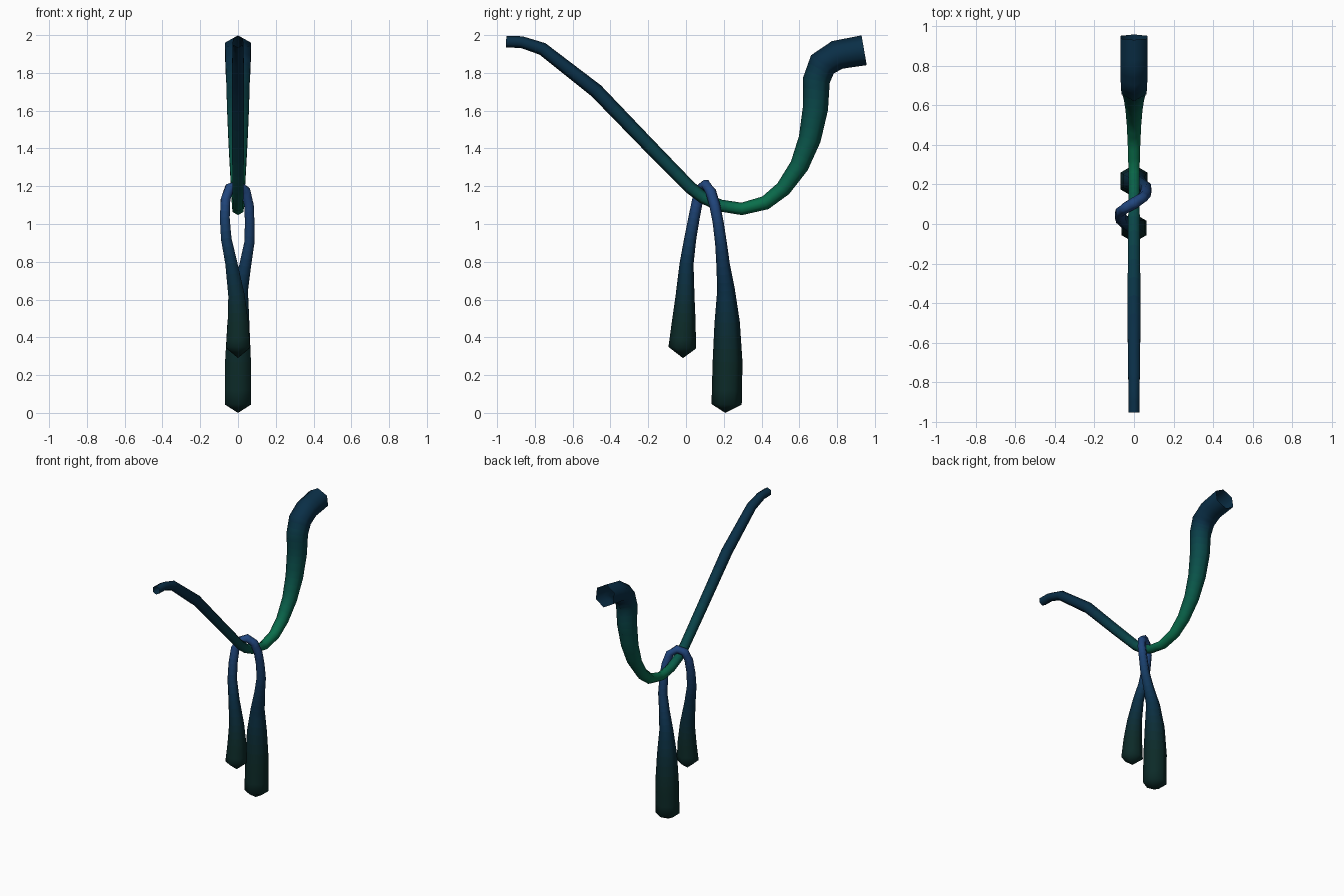
import bpy, bmesh, math
from mathutils import Vector

if "Cube" in bpy.data.objects:
    bpy.data.objects.remove(bpy.data.objects["Cube"])

STEPS = 3  # colour bands per path segment


def linear(c):
    return tuple((v / 255) ** 2.2 for v in c) + (1,)


def vine(name, path, colours, ref, tip_start=None, tip_end=None):
    """Six-sided tapering tube; path = (x, y, z, radius), colours = (path index, rgb)."""
    centres = [Vector(p[:3]) for p in path]
    ref = Vector(ref)
    key_rings = []
    for i, c in enumerate(centres):
        t = Vector((0, 0, 0))
        if i:
            t += (c - centres[i - 1]).normalized()
        if i < len(path) - 1:
            t += (centres[i + 1] - c).normalized()
        t.normalize()
        u = (ref - t * ref.dot(t)).normalized()
        w = t.cross(u)
        key_rings.append([c + path[i][3] * (u * math.cos(k * math.pi / 3) + w * math.sin(k * math.pi / 3))
                          for k in range(6)])
    mesh = bpy.data.meshes.new(name)
    obj = bpy.data.objects.new(name, mesh)
    bpy.context.collection.objects.link(obj)

    def colour_at(s):
        for (a, ca), (b, cb) in zip(colours, colours[1:]):
            if s <= b:
                f = (s - a) / (b - a)
                return [p + (q - p) * f for p, q in zip(ca, cb)]
        return colours[-1][1]

    bm = bmesh.new()
    rings = [[bm.verts.new(v) for v in key_rings[0]]]
    bands = (len(path) - 1) * STEPS
    for j in range(1, bands + 1):
        i, k = divmod(j - 1, STEPS)
        f = (k + 1) / STEPS
        rings.append([bm.verts.new(a.lerp(b, f)) for a, b in zip(key_rings[i], key_rings[i + 1])])
        mat = bpy.data.materials.new(f"{name}_band_{j}")
        mat.diffuse_color = linear(colour_at((j - 0.5) / STEPS))
        mat.use_nodes = True
        mat.node_tree.nodes["Principled BSDF"].inputs["Base Color"].default_value = mat.diffuse_color
        mesh.materials.append(mat)
        for q in range(6):
            r = (q + 1) % 6
            face = bm.faces.new((rings[-2][q], rings[-2][r], rings[-1][r], rings[-1][q]))
            face.material_index = j - 1
    # pointed caps
    for tip, ring, index in ((tip_start, rings[0], 0), (tip_end, rings[-1], bands - 1)):
        if tip:
            v = bm.verts.new(tip)
            for q in range(6):
                bm.faces.new((ring[q], ring[(q + 1) % 6], v)).material_index = index
    bmesh.ops.recalc_face_normals(bm, faces=bm.faces)
    for face in bm.faces:
        face.smooth = True
    bm.to_mesh(mesh)
    bm.free()
    return obj


navy, teal, green = (18, 50, 72), (18, 74, 74), (18, 110, 76)
blue, moss = (38, 72, 125), (20, 46, 44)

# sagging vine, open at both ends
sag = [(-0.952, 1.965, .031), (-0.87, 1.963, .031), (-0.76, 1.927, .034), (-0.475, 1.705, .038),
       (-0.20, 1.42, .036), (0.02, 1.195, .034), (0.09, 1.14, .032), (0.18, 1.098, .032),
       (0.295, 1.08, .033), (0.42, 1.112, .037), (0.515, 1.187, .042), (0.60, 1.308, .05),
       (0.655, 1.45, .059), (0.685, 1.61, .067), (0.69, 1.76, .072), (0.722, 1.845, .077),
       (0.80, 1.895, .078), (0.943, 1.92, .08)]
vine("sagging_vine", [(0, y, z, r) for y, z, r in sag],
     [(0, navy), (3, navy), (5, teal), (8, green), (9, green), (13, teal), (15, navy), (17, navy)],
     (0, -0.3, 1))

# draped vine, looped over the sagging one with two hanging tips
drape = [(0, -0.02, 0.345, .073), (0, -0.012, 0.48, .063), (-0.008, -0.005, 0.62, .05),
         (-0.035, 0.003, 0.79, .037), (-0.062, 0.022, 0.92, .032), (-0.07, 0.042, 1.03, .03),
         (-0.066, 0.062, 1.13, .029), (-0.045, 0.08, 1.19, .029), (0.0, 0.105, 1.208, .029),
         (0.04, 0.13, 1.175, .029), (0.058, 0.152, 1.10, .029), (0.062, 0.17, 1.01, .029),
         (0.06, 0.185, 0.90, .031), (0.038, 0.197, 0.78, .036), (0.012, 0.212, 0.65, .047),
         (0.002, 0.218, 0.48, .067), (0, 0.22, 0.27, .079), (0, 0.215, 0.045, .08)]
vine("draped_vine", drape,
     [(0, moss), (1, moss), (3, navy), (6, blue), (10, blue), (14, navy), (16, moss), (17, moss)],
     (0, 1, 0), tip_start=(0, -0.016, 0.29), tip_end=(0, 0.208, 0.0))
